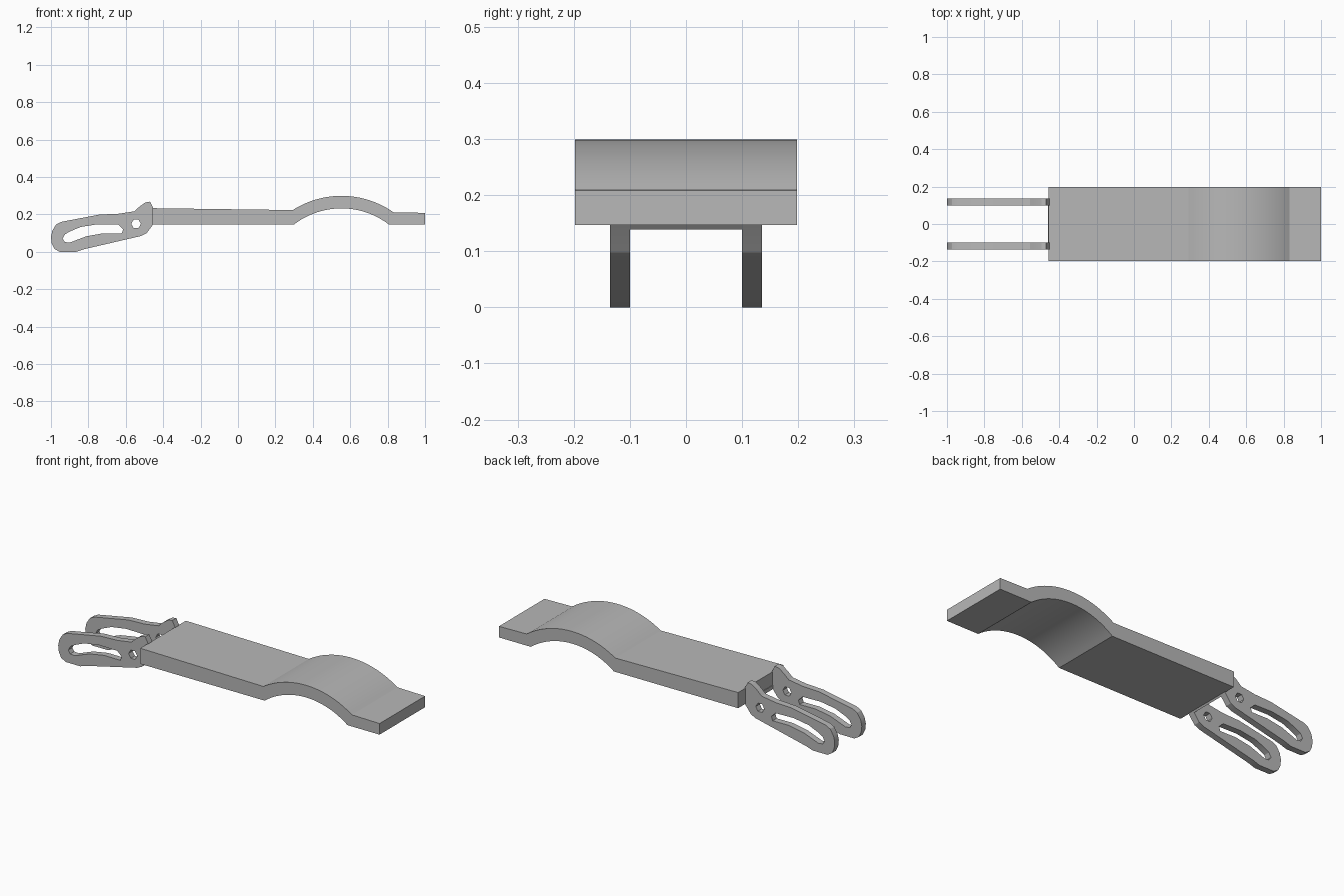
import bpy
from math import pi, sin, cos, asin, acos

cube = bpy.data.objects.get("Cube")
if cube:
    bpy.data.objects.remove(cube)

gray = bpy.data.materials.new("plain gray")
gray.use_nodes = True
color = (0.48, 0.48, 0.48, 1)
gray.diffuse_color = color
gray.node_tree.nodes["Principled BSDF"].inputs["Base Color"].default_value = color


def plate(name, loops, y, width):
    """Extrude a side profile (x, z), with later loops as holes, along y."""
    curve = bpy.data.curves.new(name, "CURVE")
    curve.dimensions = "2D"
    curve.fill_mode = "BOTH"
    curve.extrude = width / 2
    for loop in loops:
        spline = curve.splines.new("POLY")
        spline.points.add(len(loop) - 1)
        for point, (x, z) in zip(spline.points, loop):
            point.co = (x, z, 0, 1)
        spline.use_cyclic_u = True
    obj = bpy.data.objects.new(name, curve)
    bpy.context.collection.objects.link(obj)
    obj.rotation_euler.x = pi / 2
    obj.location.y = y
    bpy.ops.object.select_all(action="DESELECT")
    obj.select_set(True)
    bpy.context.view_layer.objects.active = obj
    bpy.ops.object.convert(target="MESH")
    obj = bpy.context.object
    bpy.ops.object.mode_set(mode="EDIT")
    bpy.ops.mesh.select_all(action="SELECT")
    bpy.ops.mesh.remove_doubles(threshold=0.0001)
    bpy.ops.mesh.normals_make_consistent(inside=False)
    bpy.ops.object.mode_set(mode="OBJECT")
    obj.data.materials.clear()
    obj.data.materials.append(gray)
    bpy.ops.object.shade_smooth_by_angle(angle=0.35)
    return obj


def arc(cx, cz, r, start, end, n=24):
    return [(cx + r * cos(start + (end - start) * i / n),
             cz + r * sin(start + (end - start) * i / n)) for i in range(n + 1)]


# Main strap with an arched hump made of two concentric arcs
cx, cz, r_in, r_out = 0.553, -0.185, 0.417, 0.484
a = asin((0.147 - cz) / r_in)
left = pi - asin((0.223 - cz) / r_out)
right = asin((0.211 - cz) / r_out)
body = [(-0.456, 0.147)] + arc(cx, cz, r_in, pi - a, a)
body += [(1, 0.147), (1, 0.208)] + arc(cx, cz, r_out, right, left)
body += [(-0.456, 0.233)]
plate("strap_body", [body], 0, 0.396)

# Pair of slotted side arms
outline = [(-1, 0.08), (-0.992, 0.115), (-0.972, 0.146), (-0.945, 0.16),
           (-0.74, 0.199), (-0.64, 0.203), (-0.555, 0.216), (-0.525, 0.243),
           (-0.495, 0.264), (-0.47, 0.268), (-0.453, 0.235), (-0.452, 0.147),
           (-0.462, 0.135), (-0.49, 0.098), (-0.52, 0.084), (-0.826, 0.013),
           (-0.865, 0), (-0.955, 0), (-0.982, 0.016), (-0.996, 0.045)]
slot = [(-0.938, 0.07), (-0.925, 0.093), (-0.9, 0.108), (-0.84, 0.133),
        (-0.75, 0.147), (-0.64, 0.145), (-0.614, 0.12), (-0.622, 0.098),
        (-0.72, 0.099), (-0.81, 0.083), (-0.9, 0.049), (-0.926, 0.052)]
pin_hole = arc(-0.545, 0.149, 0.026, 0, 5 * pi / 3, 5)
for side, y in (("left", 0.1175), ("right", -0.1175)):
    plate(side + "_arm", [outline, slot, pin_hole], y, 0.035)

# Thin cross piece joining the arms at the end of the strap
bar = [(-0.459, 0.16), (-0.452, 0.16), (-0.452, 0.147), (-0.459, 0.139)]
plate("cross_piece", [bar], 0, 0.24)
